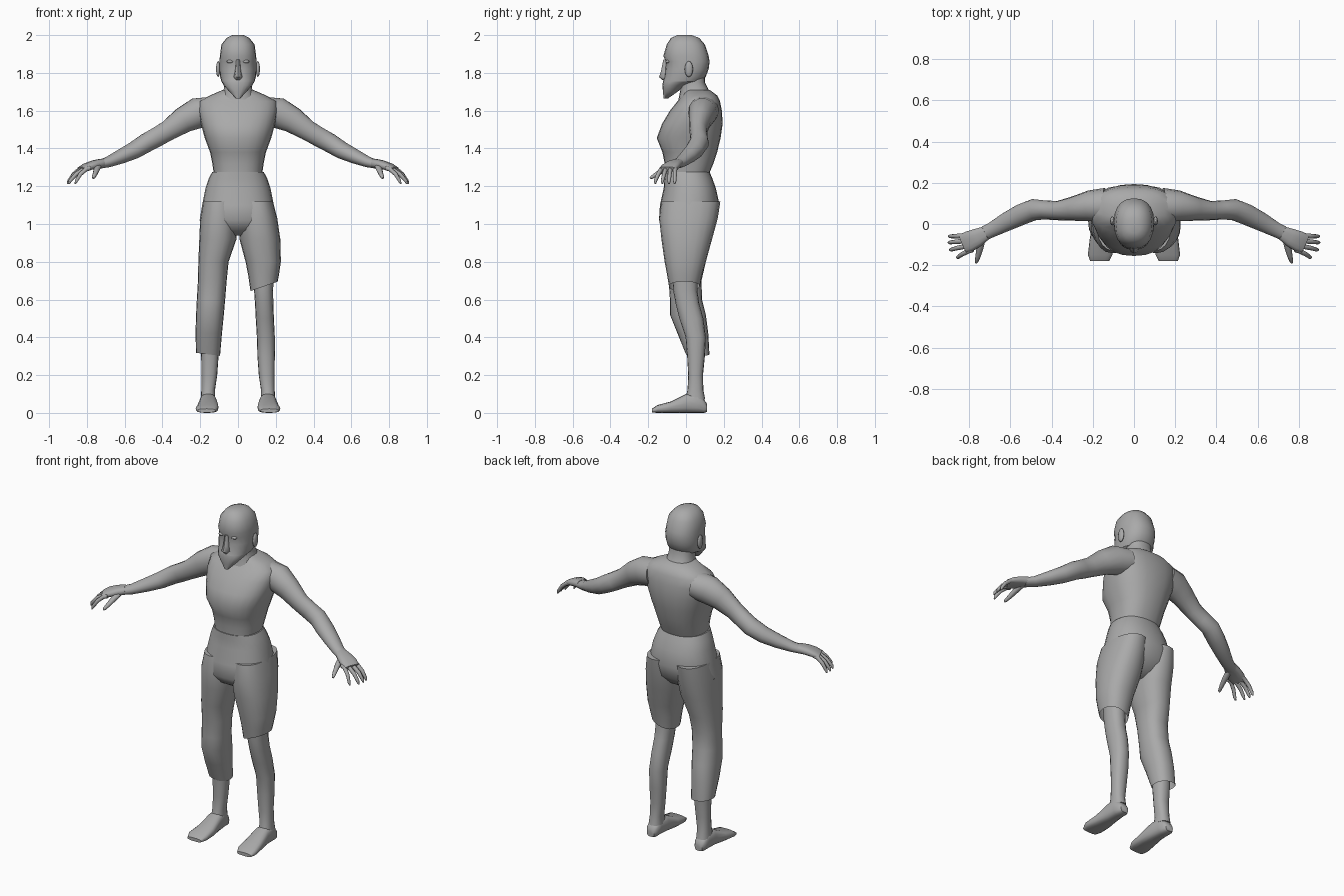
import bpy, bmesh, math
from mathutils import Vector

grey = bpy.data.materials.new("plain grey")
grey.diffuse_color = (0.4, 0.4, 0.4, 1)


def finish(name, bm, mirror=False, angle=50):
    bmesh.ops.recalc_face_normals(bm, faces=bm.faces)
    me = bpy.data.meshes.new(name)
    bm.to_mesh(me)
    bm.free()
    for p in me.polygons:
        p.use_smooth = True
    me.set_sharp_from_angle(angle=math.radians(angle))
    me.materials.append(grey)
    ob = bpy.data.objects.new(name, me)
    bpy.context.collection.objects.link(ob)
    if mirror:
        ob.modifiers.new("mirror", 'MIRROR').use_mirror_merge = False
    return ob


def skin_rings(name, rings, caps=(True, True), mirror=False):
    bm = bmesh.new()
    vr = [[bm.verts.new(p) for p in r] for r in rings]
    n = len(vr[0])
    for a, b in zip(vr, vr[1:]):
        for i in range(n):
            bm.faces.new((a[i], a[(i + 1) % n], b[(i + 1) % n], b[i]))
    if caps[0]:
        bm.faces.new(vr[0])
    if caps[1]:
        bm.faces.new(vr[-1])
    return finish(name, bm, mirror)


def oval(n, e):
    for i in range(n):
        t = 2 * math.pi * i / n
        c, s = math.cos(t), math.sin(t)
        yield (math.copysign(abs(c) ** (2 / e), c), math.copysign(abs(s) ** (2 / e), s))


def loft(name, secs, axis='z', n=20, e=2.3, caps=(True, True), mirror=False, slope=0):
    """Sections are (position, a_min, a_max, b_min, b_max); slope tilts the last ring."""
    rings = []
    for k, (t, a0, a1, b0, b1) in enumerate(secs):
        ring = []
        for u, v in oval(n, e):
            a = (a0 + a1) / 2 + u * (a1 - a0) / 2
            b = (b0 + b1) / 2 + v * (b1 - b0) / 2
            tt = t + (slope * u if k == len(secs) - 1 else 0)
            ring.append((a, b, tt) if axis == 'z' else (a, tt, b))
        rings.append(ring)
    return skin_rings(name, rings, caps, mirror)


def sym(secs):
    return [(z, -h, h, y0, y1) for z, h, y0, y1 in secs]


def tube(name, pts, n=14, e=2, mirror=True):
    """Points are (x, y, z, half width, half height)."""
    rings = []
    for i, (x, y, z, w, h) in enumerate(pts):
        a = Vector(pts[max(i - 1, 0)][:3])
        b = Vector(pts[min(i + 1, len(pts) - 1)][:3])
        d = (b - a).normalized()
        side = d.cross(Vector((0, 0, 1))).normalized()
        up = side.cross(d)
        rings.append([Vector((x, y, z)) + side * u * w + up * v * h for u, v in oval(n, e)])
    return skin_rings(name, rings, mirror=mirror)


def ball(name, loc, size):
    bm = bmesh.new()
    bmesh.ops.create_uvsphere(bm, u_segments=12, v_segments=8, radius=1)
    bmesh.ops.scale(bm, vec=size, verts=bm.verts)
    bmesh.ops.translate(bm, vec=loc, verts=bm.verts)
    return finish(name, bm, True, 180)


# Head with pointed beard, nose, eyes, brows, ears
loft("head", sym([(2.0, .03, -.045, .03), (1.985, .06, -.08, .07), (1.95, .088, -.102, .1),
                  (1.89, .096, -.12, .12), (1.86, .098, -.107, .125), (1.82, .098, -.11, .12),
                  (1.78, .095, -.114, .105), (1.755, .088, -.122, .08)]), caps=(True, False))
loft("beard", sym([(1.755, .088, -.122, .08), (1.735, .076, -.125, .0), (1.70, .045, -.122, -.045),
                   (1.665, .012, -.118, -.095)]), caps=(False, True))
loft("nose", sym([(1.87, .01, -.12, -.08), (1.81, .016, -.132, -.08), (1.778, .023, -.143, -.08),
                  (1.762, .014, -.125, -.08)]), n=8)
ball("eye", (.042, -.097, 1.86), (.018, .012, .009))
ball("ear", (.105, .015, 1.82), (.011, .022, .042))
loft("neck", sym([(1.80, .07, -.04, .1), (1.75, .072, -.03, .1), (1.71, .076, -.03, .12),
                  (1.66, .1, -.04, .15)]))

# Shirt body
loft("shirt", sym([(1.26, .127, -.11, .12), (1.32, .136, -.113, .145), (1.38, .148, -.125, .165),
                   (1.455, .176, -.155, .183), (1.53, .196, -.127, .194), (1.60, .21, -.085, .19),
                   (1.65, .205, -.045, .18), (1.68, .15, -.02, .165), (1.71, .08, -.01, .125)]),
     n=24, e=2.4)

# Trousers: hips, one long leg, one torn short leg
loft("trouser_hips", sym([(1.275, .137, -.115, .125), (1.24, .155, -.115, .14),
                          (1.19, .172, -.118, .158), (1.10, .19, -.138, .178),
                          (1.02, .203, -.143, .155), (.97, .15, -.11, .11), (.94, .07, -.06, .06)]),
     n=24)
loft("long_trouser_leg", [(1.12, -.185, -.01, -.13, .182), (1.03, -.2, -.002, -.142, .168),
                          (.92, -.205, -.008, -.13, .138), (.80, -.21, -.05, -.11, .105),
                          (.70, -.212, -.06, -.092, .082), (.60, -.218, -.068, -.085, .085),
                          (.52, -.222, -.075, -.085, .105), (.42, -.225, -.085, -.045, .118),
                          (.31, -.222, -.095, 0, .124)],
     caps=(True, False), slope=-.008)
loft("short_trouser_leg", [(1.12, .01, .185, -.13, .182), (1.03, .002, .208, -.142, .168),
                           (.92, .008, .224, -.13, .138), (.80, .04, .227, -.113, .105),
                           (.73, .054, .217, -.1, .085), (.67, .066, .21, -.09, .072)],
     caps=(True, False), slope=.025)

# Bare lower legs and feet
loft("lower_leg", [(.76, .085, .19, -.075, .06), (.65, .085, .186, -.068, .06),
                   (.58, .09, .187, -.055, .07), (.5, .094, .19, -.035, .092),
                   (.4, .1, .195, -.002, .105), (.3, .103, .195, .006, .1),
                   (.2, .11, .193, .012, .09), (.12, .122, .194, .008, .092),
                   (.07, .12, .198, -.005, .102)], n=16, mirror=True)
loft("foot", [(.11, .135, .185, .005, .05), (.095, .125, .195, 0, .07), (.06, .12, .2, 0, .105),
              (0, .113, .203, 0, .1), (-.08, .103, .216, 0, .06), (-.15, .105, .224, 0, .042),
              (-.18, .12, .213, .002, .022)], axis='y', n=16, e=2.8, mirror=True)

# Arms
tube("arm", [(.14, .09, 1.60, .085, .075), (.215, .088, 1.587, .075, .083),
             (.29, .075, 1.55, .06, .07), (.37, .065, 1.495, .047, .055),
             (.43, .068, 1.46, .046, .053), (.485, .07, 1.43, .052, .051),
             (.55, .045, 1.39, .051, .046), (.62, .01, 1.357, .045, .038),
             (.69, -.028, 1.327, .036, .028), (.74, -.052, 1.315, .034, .023)])

# Hands: palm, four fingers, thumb
tube("palm", [(.72, -.044, 1.322, .034, .024), (.76, -.065, 1.315, .044, .023),
              (.80, -.084, 1.303, .05, .02), (.83, -.097, 1.29, .046, .014)], e=2.6)
for i, (by, tx, ty) in enumerate([(-.058, .9, -.06), (-.083, .902, -.09),
                                  (-.108, .895, -.125), (-.132, .862, -.162)]):
    bx = .835 - .011 * i
    tube("finger_%d" % (i + 1),
         [(bx - .02, by + .006, 1.297, .011, .012), (bx + .004, by, 1.289, .012, .012),
          (bx * .45 + tx * .55, by * .5 + ty * .5, 1.263, .011, .011),
          (tx - .006, ty, 1.228, .009, .009), (tx, ty, 1.212, .004, .004)], n=8)
tube("thumb", [(.74, -.075, 1.308, .018, .016), (.748, -.115, 1.288, .017, .015),
               (.757, -.155, 1.264, .013, .012), (.765, -.182, 1.247, .009, .009),
               (.767, -.19, 1.242, .004, .004)], n=8)
